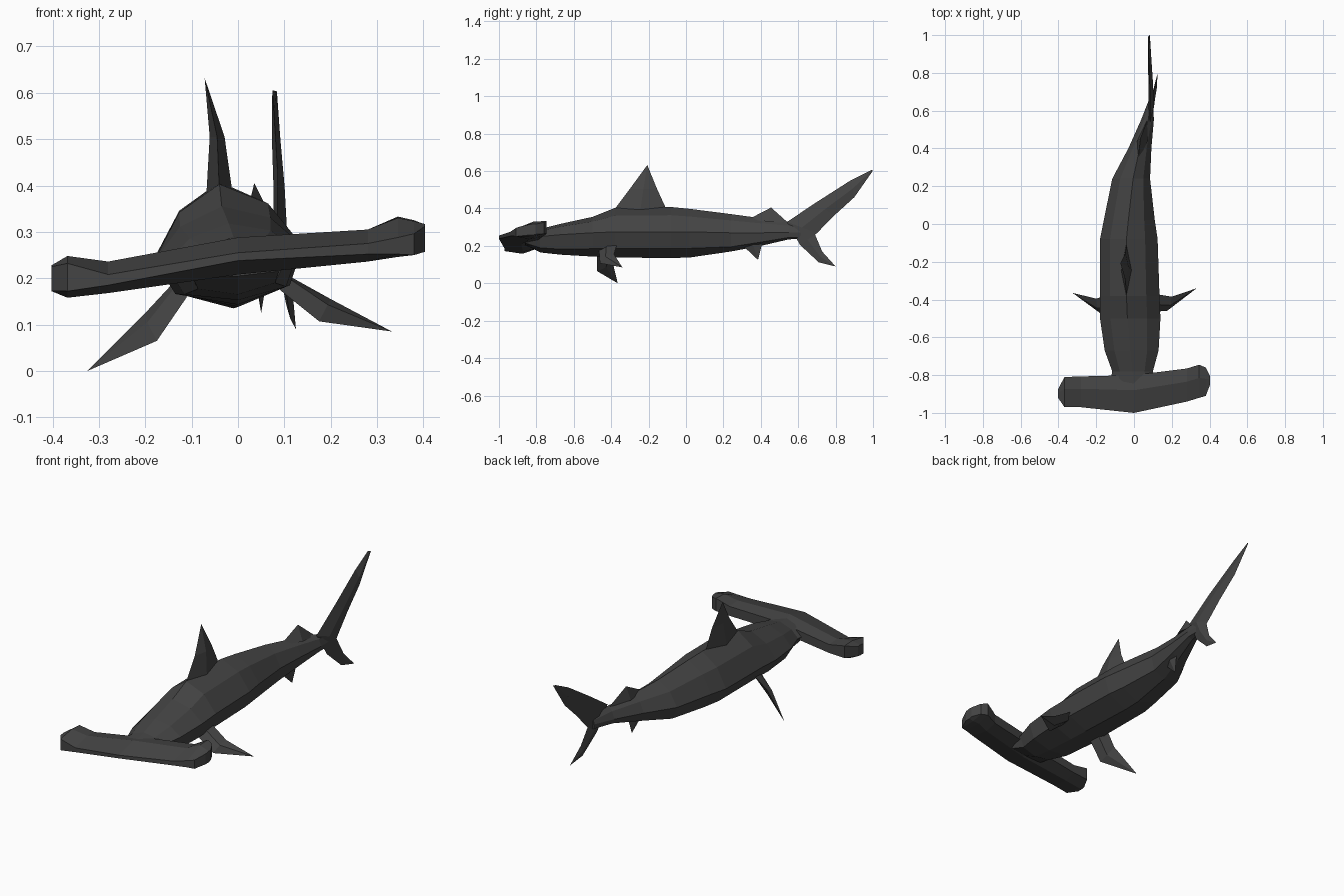
import bpy, bmesh
from mathutils import Vector

grey = bpy.data.materials.new("dark_grey_skin")
grey.diffuse_color = (0.058, 0.058, 0.058, 1)


def loft(name, rings):
    """Skin a list of equal-length closed rings and cap both ends."""
    bm = bmesh.new()
    rows = [[bm.verts.new(p) for p in r] for r in rings]
    n = len(rows[0])
    for a, b in zip(rows, rows[1:]):
        for i in range(n):
            j = (i + 1) % n
            bm.faces.new((a[i], a[j], b[j], b[i]))
    bm.faces.new(rows[0])
    bm.faces.new(rows[-1])
    bmesh.ops.remove_doubles(bm, verts=bm.verts, dist=0.0005)
    bmesh.ops.recalc_face_normals(bm, faces=bm.faces)
    mesh = bpy.data.meshes.new(name)
    bm.to_mesh(mesh)
    bm.free()
    mesh.materials.append(grey)
    obj = bpy.data.objects.new(name, mesh)
    bpy.context.collection.objects.link(obj)
    return obj


def diamond(lead, trail, half):
    """Fin cross-section: sharp leading and trailing edges, thick in between."""
    lead, trail, half = Vector(lead), Vector(trail), Vector(half)
    mid = lead.lerp(trail, 0.5)
    return [lead, mid + half, trail, mid - half]


def body_ring(y, xt, zt, xr, xl, zm, zl, xb, zb):
    """Eight-sided body section, rolled slightly to one side."""
    roll = 0.1 * (xr - xl)
    zu = zm + 0.6 * (zt - zm)
    return [(xt, y, zt),
            (xt + 0.60 * (xr - xt), y, zu + 0.3 * roll),
            (xr, y, zm),
            (xb + 0.80 * (xr - xb), y, zl),
            (xb, y, zb),
            (xb + 0.75 * (xl - xb), y, zl - 0.6 * roll),
            (xl, y, zm - roll),
            (xt + 0.62 * (xl - xt), y, zu - 0.3 * roll)]


# Body: sections from neck to tail root
loft("body", [body_ring(*r) for r in (
    (-0.86, 0.00, 0.280, 0.110, -0.130, 0.250, 0.215, 0.00, 0.205),
    (-0.78, -0.01, 0.290, 0.100, -0.115, 0.250, 0.190, 0.00, 0.165),
    (-0.67, -0.02, 0.318, 0.130, -0.155, 0.260, 0.182, 0.00, 0.153),
    (-0.50, -0.035, 0.355, 0.140, -0.180, 0.270, 0.185, 0.00, 0.143),
    (-0.38, -0.04, 0.403, 0.135, -0.180, 0.275, 0.187, 0.00, 0.138),
    (-0.08, -0.04, 0.408, 0.125, -0.180, 0.275, 0.187, -0.01, 0.135),
    (0.02, -0.03, 0.398, 0.110, -0.160, 0.275, 0.187, -0.01, 0.138),
    (0.24, -0.005, 0.370, 0.085, -0.115, 0.270, 0.195, 0.00, 0.170),
    (0.40, 0.03, 0.348, 0.092, -0.030, 0.270, 0.220, 0.04, 0.200),
    (0.55, 0.075, 0.328, 0.105, 0.037, 0.272, 0.245, 0.075, 0.235),
    (0.66, 0.09, 0.300, 0.102, 0.080, 0.270, 0.245, 0.09, 0.240))])


# Hammer head: sections across x, tilted up toward +x
def head_ring(x, yf, yb, zf0, zf1, ztop, zb1, zb0, zbot):
    ym = yf + 0.6 * (yb - yf)
    return [(x, yf, zf0), (x, yf, zf1), (x, ym, ztop),
            (x, yb, zb1), (x, yb, zb0), (x, ym, zbot)]


loft("hammer_head", [head_ring(*r) for r in (
    (-0.402, -0.92, -0.875, 0.172, 0.225, 0.228, 0.225, 0.175, 0.172),
    (-0.368, -0.97, -0.810, 0.172, 0.232, 0.248, 0.245, 0.180, 0.158),
    (-0.280, -0.970, -0.807, 0.185, 0.208, 0.236, 0.230, 0.185, 0.168),
    (0.000, -1.000, -0.800, 0.238, 0.255, 0.288, 0.275, 0.225, 0.208),
    (0.280, -0.940, -0.765, 0.252, 0.275, 0.305, 0.300, 0.250, 0.236),
    (0.345, -0.920, -0.745, 0.252, 0.288, 0.330, 0.333, 0.265, 0.246),
    (0.380, -0.910, -0.760, 0.250, 0.296, 0.323, 0.325, 0.265, 0.250),
    (0.403, -0.85, -0.805, 0.257, 0.312, 0.317, 0.316, 0.262, 0.257))])

# Dorsal fin
loft("dorsal_fin", [
    diamond((-0.04, -0.39, 0.385), (-0.04, -0.10, 0.385), (0.028, 0, 0)),
    diamond((-0.045, -0.30, 0.505), (-0.045, -0.155, 0.505), (0.016, 0, 0)),
    [(-0.072, -0.207, 0.632)] * 4])

# Small rear fins above and below
loft("second_dorsal_fin", [
    diamond((0.02, 0.33, 0.340), (0.07, 0.55, 0.320), (0.028, 0, 0)),
    [(0.035, 0.455, 0.405)] * 4])
loft("anal_fin", [
    diamond((0.04, 0.30, 0.205), (0.06, 0.41, 0.225), (0.015, 0, 0)),
    [(0.05, 0.385, 0.125)] * 4])

# Tail fin: one loft from the lower tip through the root to the upper tip
loft("tail_fin", [
    [(0.125, 0.80, 0.09)] * 4,
    diamond((0.113, 0.71, 0.112), (0.112, 0.728, 0.17), (0.008, 0, 0)),
    diamond((0.098, 0.61, 0.205), (0.097, 0.69, 0.26), (0.012, 0, 0)),
    diamond((0.085, 0.54, 0.328), (0.097, 0.70, 0.268), (0.015, 0, 0)),
    diamond((0.085, 0.70, 0.435), (0.092, 0.79, 0.360), (0.012, 0, 0)),
    diamond((0.078, 0.88, 0.550), (0.086, 0.90, 0.460), (0.009, 0, 0)),
    diamond((0.074, 0.99, 0.605), (0.084, 1.00, 0.603), (0.003, 0, 0))])

# Pectoral fins: root, knee and tip on each side (pose is not symmetric)
for name, root, knee, tip, half in (
        ("right_pectoral_fin",
         ((0.09, -0.465, 0.175), (0.11, -0.37, 0.205)),
         ((0.175, -0.46, 0.107), (0.20, -0.385, 0.155)),
         (0.332, -0.34, 0.085), (0.006, -0.008, 0.012)),
        ("left_pectoral_fin",
         ((-0.11, -0.475, 0.160), (-0.135, -0.375, 0.195)),
         ((-0.175, -0.475, 0.065), (-0.20, -0.395, 0.125)),
         (-0.325, -0.365, 0.0), (-0.008, -0.008, 0.010))):
    loft(name, [diamond(*root, half), diamond(*knee, half), [tip] * 4])
